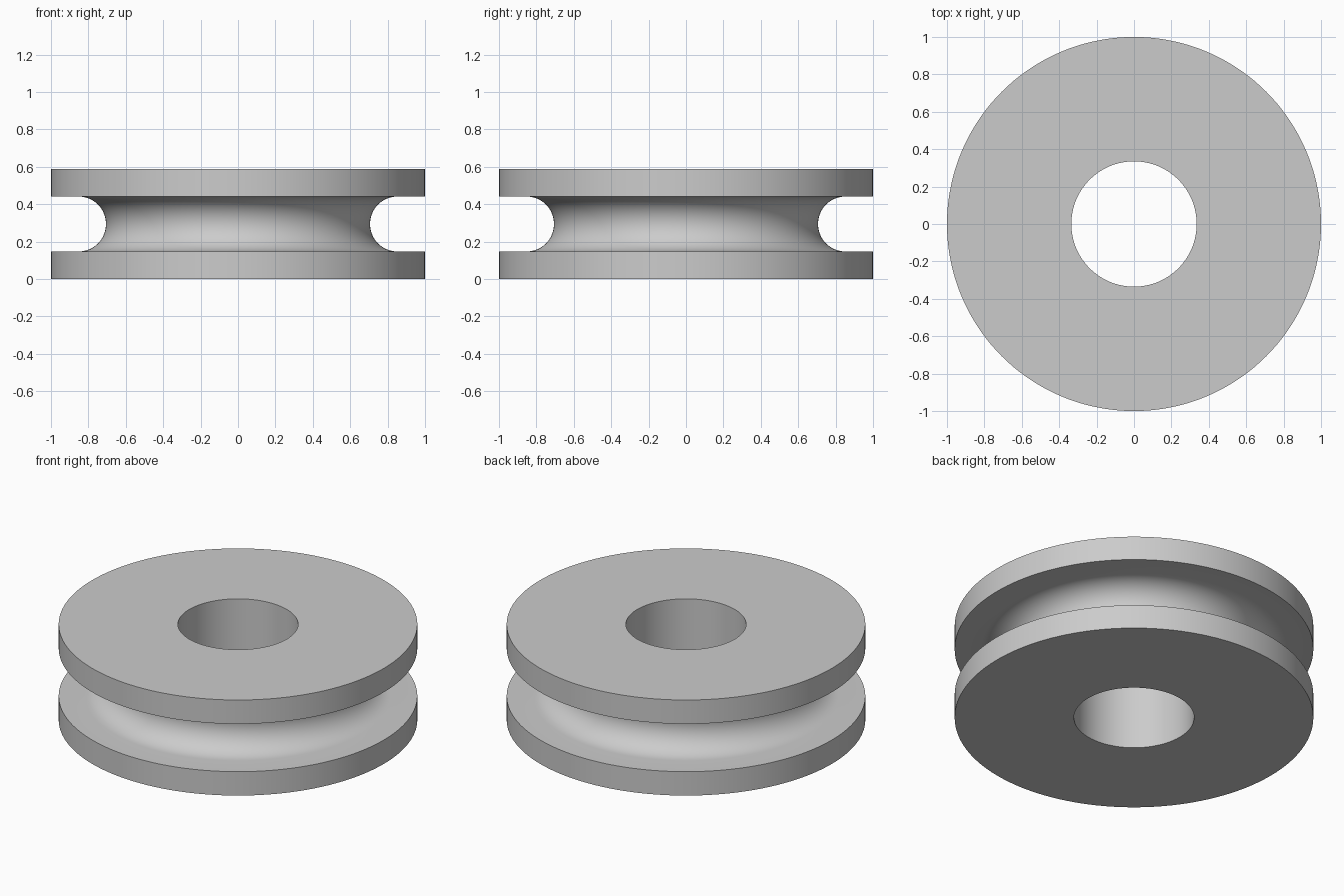
import bpy, bmesh
from math import sin, cos, pi, tau, radians

if "Cube" in bpy.data.objects:
    bpy.data.objects.remove(bpy.data.objects["Cube"])

HEIGHT, OUTER, BORE = 0.588, 1.0, 0.335
GROOVE_R, GROOVE_X = 0.147, 0.853
SEGMENTS, ARC_STEPS = 144, 24
mid = HEIGHT / 2

# Closed cross-section: bore wall, lower flange, round groove, upper flange
profile = [(BORE, 0), (OUTER, 0), (OUTER, mid - GROOVE_R)]
for i in range(ARC_STEPS + 1):
    a = -pi / 2 - pi * i / ARC_STEPS
    profile.append((GROOVE_X + GROOVE_R * cos(a), mid + GROOVE_R * sin(a)))
profile += [(OUTER, mid + GROOVE_R), (OUTER, HEIGHT), (BORE, HEIGHT)]

# Revolve the section around z
bm = bmesh.new()
verts = [bm.verts.new((x, 0, z)) for x, z in profile]
edges = [bm.edges.new((v, verts[(i + 1) % len(verts)])) for i, v in enumerate(verts)]
bmesh.ops.spin(bm, geom=verts + edges, cent=(0, 0, 0), axis=(0, 0, 1),
               angle=tau, steps=SEGMENTS, use_merge=False)
bmesh.ops.remove_doubles(bm, verts=bm.verts[:], dist=1e-4)
bmesh.ops.recalc_face_normals(bm, faces=bm.faces[:])

mesh = bpy.data.meshes.new("pulley_wheel")
bm.to_mesh(mesh)
bm.free()
wheel = bpy.data.objects.new("pulley_wheel", mesh)
bpy.context.collection.objects.link(wheel)

# Smooth curved walls, keep rims sharp
bpy.context.view_layer.objects.active = wheel
wheel.select_set(True)
bpy.ops.object.shade_smooth_by_angle(angle=radians(30))
